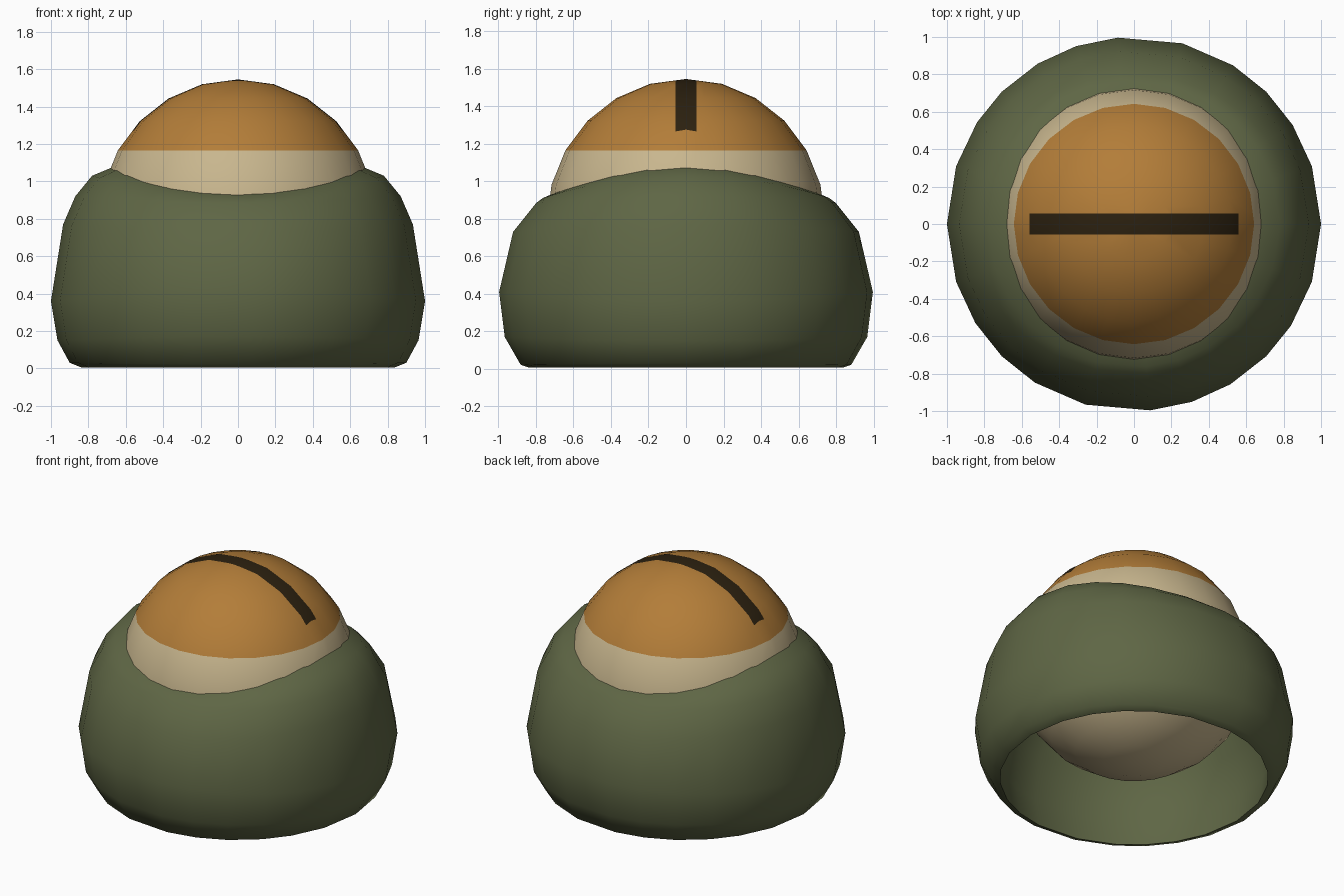
import bpy, bmesh, math
from mathutils import Vector

if "Cube" in bpy.data.objects:
    bpy.data.objects.remove(bpy.data.objects["Cube"])


def material(name, rgb):
    m = bpy.data.materials.new(name)
    m.diffuse_color = (*rgb, 1)
    m.use_nodes = True
    m.node_tree.nodes["Principled BSDF"].inputs["Base Color"].default_value = m.diffuse_color
    return m


green = material("olive_green", (0.113, 0.133, 0.059))
cream = material("cream", (0.578, 0.468, 0.27))
orange = material("orange", (0.45, 0.205, 0.04))
dark = material("dark_brown", (0.025, 0.015, 0.005))


def finish(bm, name, mats, sharp):
    bmesh.ops.recalc_face_normals(bm, faces=bm.faces[:])
    me = bpy.data.meshes.new(name)
    bm.to_mesh(me)
    bm.free()
    for m in mats:
        me.materials.append(m)
    me.shade_smooth()
    me.set_sharp_from_angle(angle=math.radians(sharp))
    ob = bpy.data.objects.new(name, me)
    bpy.context.collection.objects.link(ob)
    return ob


# Eyeball: cream ball with orange cap and a dark slit cut into the cap
CZ, RXY, RZ, RZ_LOW = 0.785, 0.742, 0.76, 0.68
CAP_Z, SLIT_X, SLIT_Y = 1.16, 0.56, 0.055
bm = bmesh.new()
bmesh.ops.create_uvsphere(bm, u_segments=24, v_segments=12, radius=1)
for v in bm.verts:
    v.co = Vector((v.co.x * RXY, v.co.y * RXY,
                   CZ + v.co.z * (RZ if v.co.z > 0 else RZ_LOW)))
for axis, d in ((1, SLIT_Y), (1, -SLIT_Y), (0, SLIT_X), (0, -SLIT_X)):
    faces = [f for f in bm.faces if f.calc_center_median().z > CAP_Z
             and (axis == 1 or abs(f.calc_center_median().y) < SLIT_Y)]
    geom = set(faces)
    for f in faces:
        geom.update(f.edges)
        geom.update(f.verts)
    co, no = Vector((0, 0, 0)), Vector((0, 0, 0))
    co[axis], no[axis] = d, 1
    bmesh.ops.bisect_plane(bm, geom=list(geom), plane_co=co, plane_no=no, dist=1e-5)
for f in bm.faces:
    c = f.calc_center_median()
    if c.z > CAP_Z:
        slit = abs(c.x) < SLIT_X and abs(c.y) < SLIT_Y
        f.material_index = 2 if slit else 1
finish(bm, "eyeball", (cream, orange, dark), 60)

# Eyelid: hollow ring whose section blends from the side (x) to the front/back (y)
side = [(.84, .006), (.90, .03), (.965, .15), (1, .36), (.935, .77), (.87, .92),
        (.78, 1.03), (.66, 1.08), (.66, .80), (.84, .5), (.87, .2)]
front = [(.84, .006), (.885, .022), (.97, .17), (1, .41), (.925, .73), (.80, .885),
         (.765, .91), (.717, .93), (.70, .75), (.84, .5), (.87, .2)]
half = [0, 18, 32, 45, 58, 75, 95, 108, 121, 135, 147, 162]
bm = bmesh.new()
rings = []
for deg in half + [a + 180 for a in half]:
    a = math.radians(deg)
    t = math.sin(a) ** 2
    ring = []
    for (r0, z0), (r1, z1) in zip(side, front):
        r, z = r0 + (r1 - r0) * t, z0 + (z1 - z0) * t
        ring.append(bm.verts.new((r * math.cos(a), r * math.sin(a), z)))
    rings.append(ring)
n = len(side)
for i, ring in enumerate(rings):
    nxt = rings[(i + 1) % len(rings)]
    for j in range(n):
        k = (j + 1) % n
        bm.faces.new((ring[j], nxt[j], nxt[k], ring[k]))
finish(bm, "eyelid", (green,), 65)
